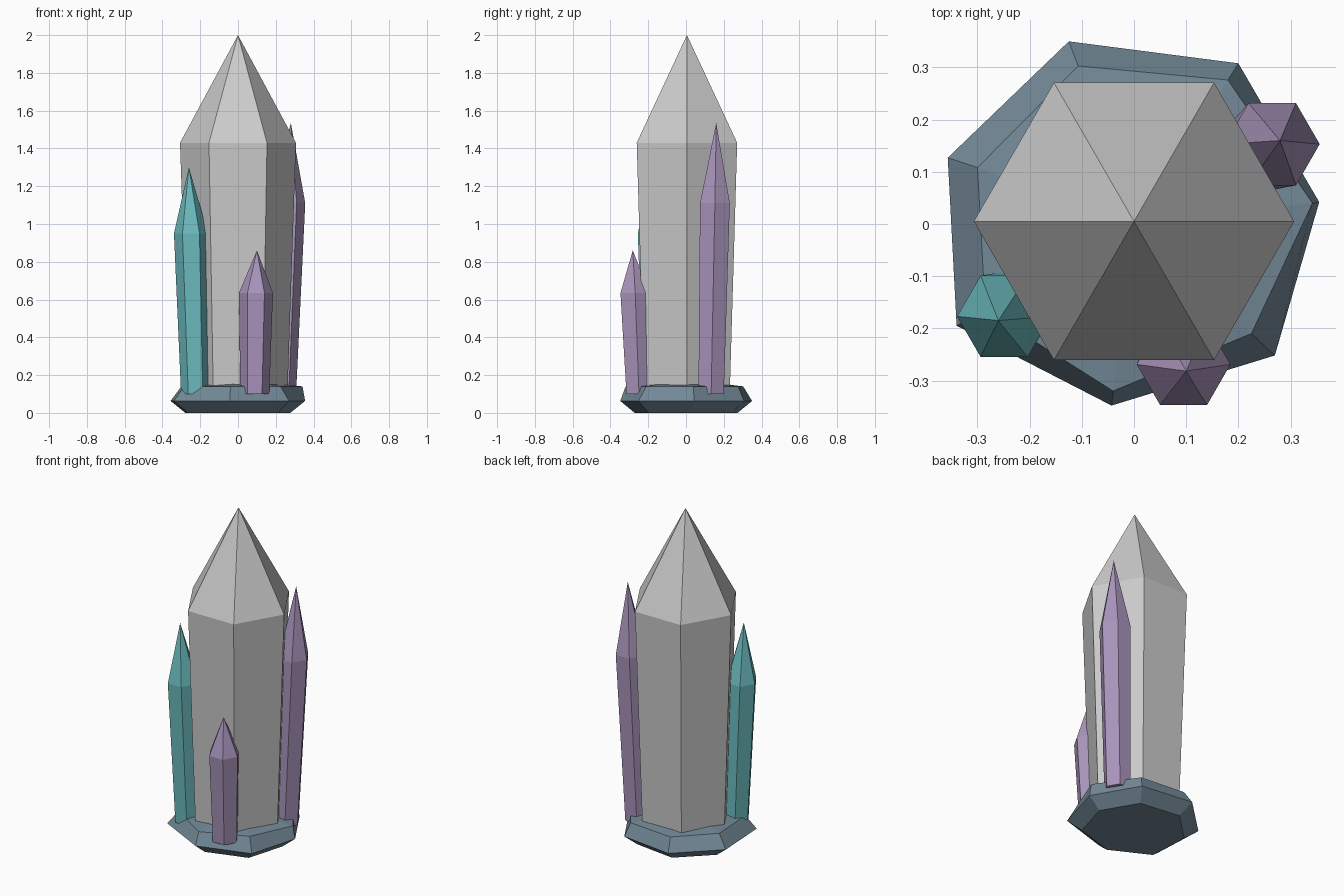
import bpy
from math import cos, sin, pi

if "Cube" in bpy.data.objects:
    bpy.data.objects.remove(bpy.data.objects["Cube"])


def material(name, rgb):
    m = bpy.data.materials.new(name)
    m.diffuse_color = (*rgb, 1)
    m.use_nodes = True
    m.node_tree.nodes["Principled BSDF"].inputs["Base Color"].default_value = m.diffuse_color
    return m


def loft(name, rings, top, mat=None):
    """Stack equal-count rings (bottom to top), closed by a flat base and a peak."""
    n = len(rings[0])
    verts = [v for ring in rings for v in ring] + [top]
    faces = [tuple(reversed(range(n)))]
    for k in range(len(rings) - 1):
        for i in range(n):
            j = (i + 1) % n
            faces.append((k * n + i, k * n + j, (k + 1) * n + j, (k + 1) * n + i))
    last = (len(rings) - 1) * n
    faces += [(last + i, last + (i + 1) % n, len(verts) - 1) for i in range(n)]
    me = bpy.data.meshes.new(name)
    me.from_pydata(verts, [], faces)
    me.update()
    ob = bpy.data.objects.new(name, me)
    bpy.context.collection.objects.link(ob)
    if mat:
        me.materials.append(mat)
    return ob


def hexagon(c, r):
    return [(c[0] + r * cos(i * pi / 3), c[1] + r * sin(i * pi / 3), c[2])
            for i in range(6)]


def crystal(name, base, shoulder, tip, r, mat=None):
    """Six-sided shaft widening up to the shoulder, then a pointed tip."""
    return loft(name, [hexagon(base, r * 0.85), hexagon(shoulder, r)], tip, mat)


teal = material("teal", (0.15, 0.50, 0.52))
purple = material("purple", (0.40, 0.30, 0.50))
slate = material("slate", (0.17, 0.25, 0.31))

# Irregular seven-sided rock base
outer = [(0.355, 0.042), (0.20, 0.308), (-0.125, 0.35), (-0.357, 0.127),
         (-0.34, -0.195), (-0.043, -0.348), (0.27, -0.252)]
upper = [(0.342, 0.04), (0.18, 0.276), (-0.107, 0.303), (-0.30, 0.108),
         (-0.285, -0.165), (-0.04, -0.32), (0.225, -0.21)]
loft("rock_base", [[(x * 0.78, y * 0.78, 0) for x, y in outer],
                   [(x, y, 0.063) for x, y in outer],
                   [(x, y, 0.14) for x, y in upper]], (0, 0, 0.18), slate)

# Main crystal
crystal("main_crystal", (0, 0.005, 0.08), (0, 0.005, 1.43), (0, 0.005, 2.0), 0.307)

# Side crystals leaning slightly outward
crystal("teal_crystal", (-0.225, -0.16, 0.10), (-0.249, -0.177, 0.95),
        (-0.26, -0.185, 1.30), 0.09, teal)
crystal("tall_purple_crystal", (0.23, 0.133, 0.10), (0.265, 0.153, 1.11),
        (0.28, 0.16, 1.535), 0.091, purple)
crystal("short_purple_crystal", (0.089, -0.249, 0.10), (0.095, -0.269, 0.635),
        (0.10, -0.282, 0.86), 0.09, purple)
